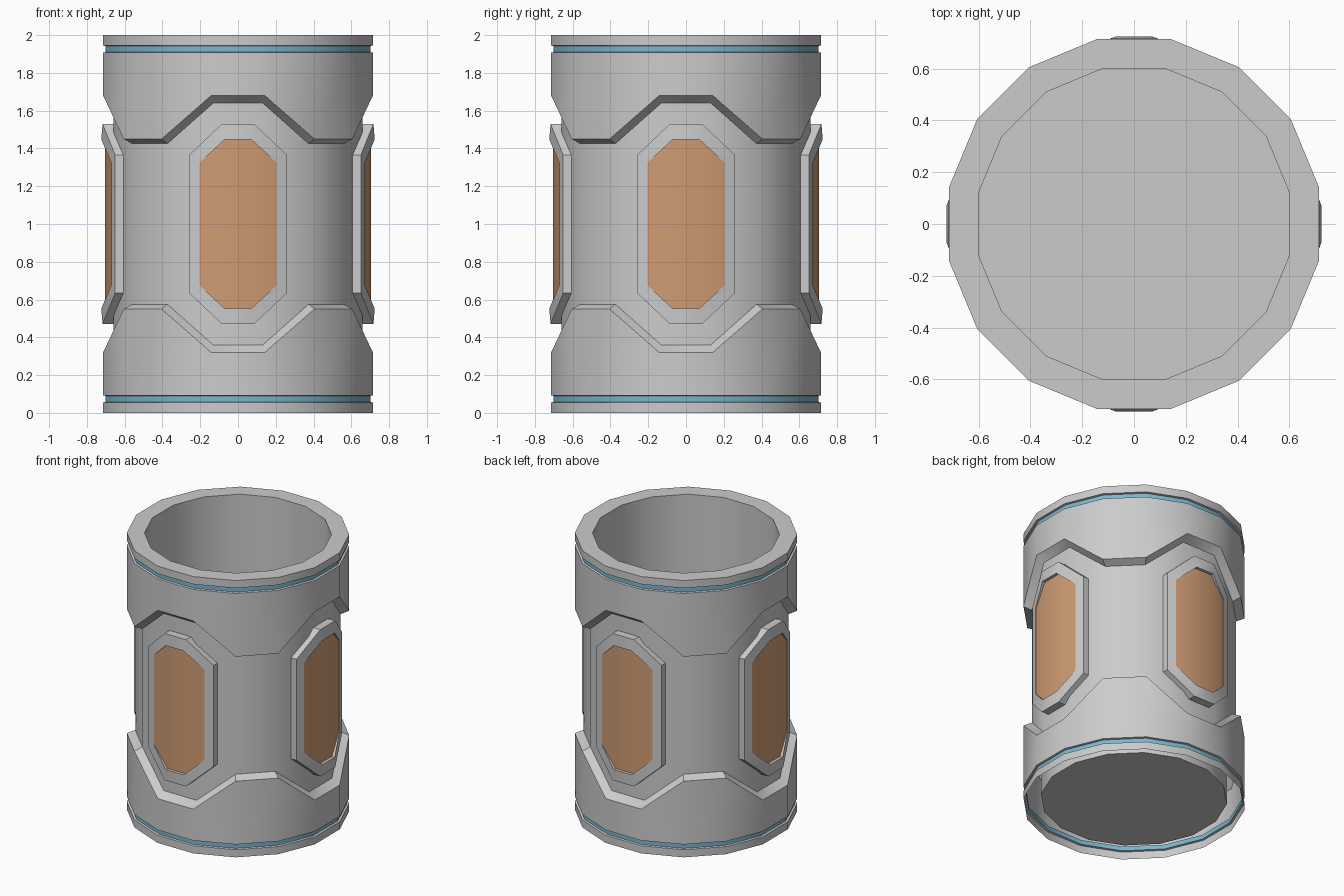
import bpy, math
from mathutils import Matrix

if "Cube" in bpy.data.objects:
    bpy.data.objects.remove(bpy.data.objects["Cube"])

SIDES = 16


def material(name, rgb):
    m = bpy.data.materials.new(name)
    m.diffuse_color = (*rgb, 1)
    m.use_nodes = True
    m.node_tree.nodes["Principled BSDF"].inputs["Base Color"].default_value = m.diffuse_color
    return m


GREY = material("light grey", (0.60, 0.60, 0.60))
BLUE = material("sky blue", (0.19, 0.47, 0.62))
ORANGE = material("tan orange", (0.62, 0.33, 0.17))


def make(name, verts, faces, mats):
    me = bpy.data.meshes.new(name)
    me.from_pydata(verts, [], faces)
    for m in mats:
        me.materials.append(m)
    ob = bpy.data.objects.new(name, me)
    bpy.context.collection.objects.link(ob)
    return ob


def smooth(ob):
    bpy.ops.object.select_all(action='DESELECT')
    ob.select_set(True)
    bpy.context.view_layer.objects.active = ob
    bpy.ops.object.shade_smooth_by_angle(angle=math.radians(30))


# Tube shell: rings of (radius, z beside a panel, z on the diagonals)
lower = [(0.728, 0, 0), (0.728, 0.055, 0.055), (0.714, 0.058, 0.058),
         (0.714, 0.090, 0.090), (0.728, 0.093, 0.093),
         (0.728, 0.32, 0.55), (0.673, 0.36, 0.575)]
upper = [(r, 2 - a, 2 - b) for r, a, b in reversed(lower)]
rings = lower + upper + [(0.612, 2, 2), (0.612, 0.04, 0.04)]

verts, faces = [], []
for r, za, zb in rings:
    for j in range(SIDES):
        a = (j + 0.5) * 2 * math.pi / SIDES
        verts.append((r * math.cos(a), r * math.sin(a), za if j % 4 in (0, 3) else zb))
for i in range(len(rings) - 1):
    for j in range(SIDES):
        k = (j + 1) % SIDES
        faces.append((i * SIDES + j, i * SIDES + k, (i + 1) * SIDES + k, (i + 1) * SIDES + j))
# Floor that closes the inner well
faces.append(tuple((len(rings) - 1) * SIDES + j for j in range(SIDES)))
body = make("tube_body", verts, faces, [GREY, BLUE])
# Recessed accent bands are blue
for p in body.data.polygons:
    if all(abs(math.hypot(*body.data.vertices[v].co.xy) - 0.714) < 1e-4 for v in p.vertices):
        p.material_index = 1
smooth(body)


# Elongated octagon, counter-clockwise seen from the front; depth d0 mid, d1 at sides
def octagon(xm, xs, zs, zt, d0, d1):
    pts = [(xm, -zt), (xs, -zs), (xs, zs), (xm, zt)]
    pts += [(-x, -z) for x, z in pts]
    return [(x, -(d1 if abs(x) > xm + 1e-6 else d0), 1 + z) for x, z in pts]


# Four framed windows
for n, side in enumerate(("front", "right", "back", "left")):
    turn = Matrix.Rotation(n * math.pi / 2, 4, 'Z')
    loops = [octagon(0.085, 0.26, 0.365, 0.53, 0.655, 0.595),   # base on the tube
             octagon(0.085, 0.26, 0.365, 0.53, 0.717, 0.650),   # outer rim
             octagon(0.07, 0.203, 0.325, 0.448, 0.724, 0.671),  # inner rim
             octagon(0.07, 0.203, 0.325, 0.448, 0.690, 0.655)]  # recess
    fv = [v for lp in loops for v in lp]
    ff = [(i * 8 + j, i * 8 + (j + 1) % 8, (i + 1) * 8 + (j + 1) % 8, (i + 1) * 8 + j)
          for i in range(3) for j in range(8)]
    frame = make(side + "_window_frame", fv, ff, [GREY])
    frame.data.transform(turn)
    smooth(frame)
    pane = make(side + "_window_pane", octagon(0.07, 0.203, 0.325, 0.448, 0.703, 0.667),
                [(0, 1, 2, 3), (4, 5, 6, 7), (0, 3, 4, 7)], [ORANGE])
    pane.data.transform(turn)
    smooth(pane)
